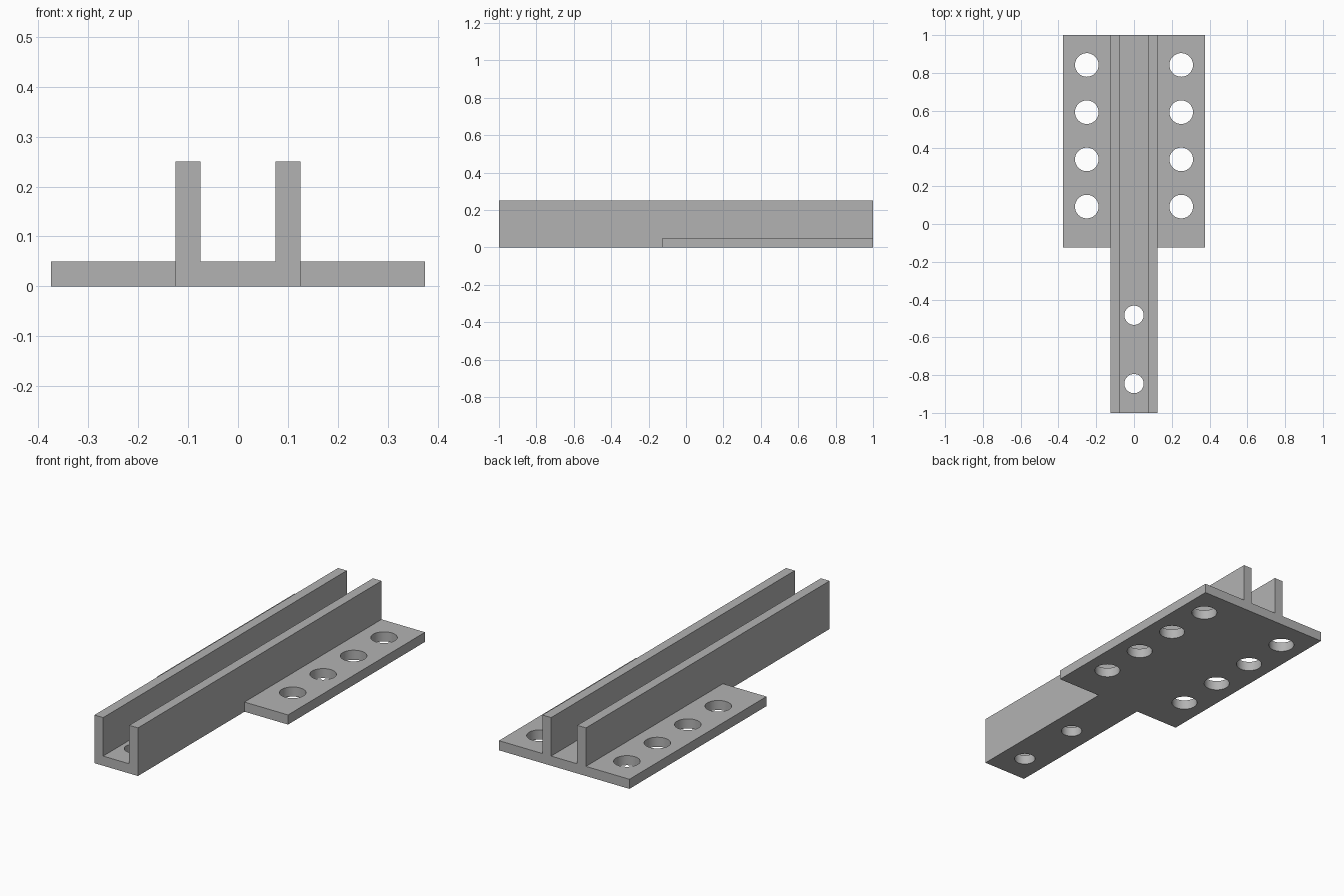
import bpy
import bmesh

old = bpy.data.objects.get("Cube")
if old:
    bpy.data.objects.remove(old, do_unlink=True)

LENGTH = 2.0
HEIGHT = 0.25
THICK = 0.05
CHANNEL_HALF = 0.125
PLATE_HALF = 0.375
PLATE_FRONT = -0.125

# Single grey metal
metal = bpy.data.materials.new("grey metal")
metal.use_nodes = True
grey = (0.45, 0.45, 0.45, 1)
metal.diffuse_color = grey
metal.node_tree.nodes["Principled BSDF"].inputs["Base Color"].default_value = grey


def extrude_profile(name, points, vector):
    """Fill a closed outline and extrude it along a vector."""
    bm = bmesh.new()
    face = bm.faces.new([bm.verts.new(p) for p in points])
    new = bmesh.ops.extrude_face_region(bm, geom=[face])["geom"]
    verts = [v for v in new if isinstance(v, bmesh.types.BMVert)]
    bmesh.ops.translate(bm, verts=verts, vec=vector)
    bmesh.ops.recalc_face_normals(bm, faces=bm.faces)
    mesh = bpy.data.meshes.new(name)
    bm.to_mesh(mesh)
    bm.free()
    mesh.materials.append(metal)
    obj = bpy.data.objects.new(name, mesh)
    bpy.context.collection.objects.link(obj)
    return obj


def apply_boolean(target, tool, operation):
    """Combine two solids and discard the tool."""
    mod = target.modifiers.new(operation.title(), "BOOLEAN")
    mod.operation = operation
    mod.solver = "EXACT"
    mod.object = tool
    bpy.context.view_layer.objects.active = target
    bpy.ops.object.modifier_apply(modifier=mod.name)
    bpy.data.objects.remove(tool, do_unlink=True)


def drill(target, x, y, radius):
    """Cut a round hole through the floor."""
    bpy.ops.mesh.primitive_cylinder_add(
        vertices=48, radius=radius, depth=THICK * 3, location=(x, y, THICK / 2))
    cutter = bpy.context.object
    cutter.name = "hole_cutter"
    cutter.hide_render = True
    cutter.data.materials.append(metal)
    apply_boolean(target, cutter, "DIFFERENCE")


# U-shaped channel running the full length
inner = CHANNEL_HALF - THICK
right_half = [(CHANNEL_HALF, 0), (CHANNEL_HALF, HEIGHT), (inner, HEIGHT), (inner, THICK)]
outline = right_half + [(-x, z) for x, z in reversed(right_half)]
bracket = extrude_profile(
    "channel_bracket", [(x, -LENGTH / 2, z) for x, z in outline], (0, LENGTH, 0))

# Wide mounting flanges joined to the channel at the rear
corners = [(-PLATE_HALF, PLATE_FRONT), (PLATE_HALF, PLATE_FRONT),
           (PLATE_HALF, LENGTH / 2), (-PLATE_HALF, LENGTH / 2)]
plate = extrude_profile("mounting_plate", [(x, y, 0) for x, y in corners], (0, 0, THICK))
apply_boolean(bracket, plate, "UNION")

# Four holes in each flange
for side in (-1, 1):
    for i in range(4):
        drill(bracket, side * 0.25, 0.092 + i * 0.25, 0.0625)

# Two smaller holes in the channel floor
for y in (-0.845, -0.483):
    drill(bracket, 0, y, 0.051)

# Smooth hole walls, crisp edges
bpy.ops.object.select_all(action="DESELECT")
bracket.select_set(True)
bpy.context.view_layer.objects.active = bracket
bpy.ops.object.shade_smooth_by_angle()
